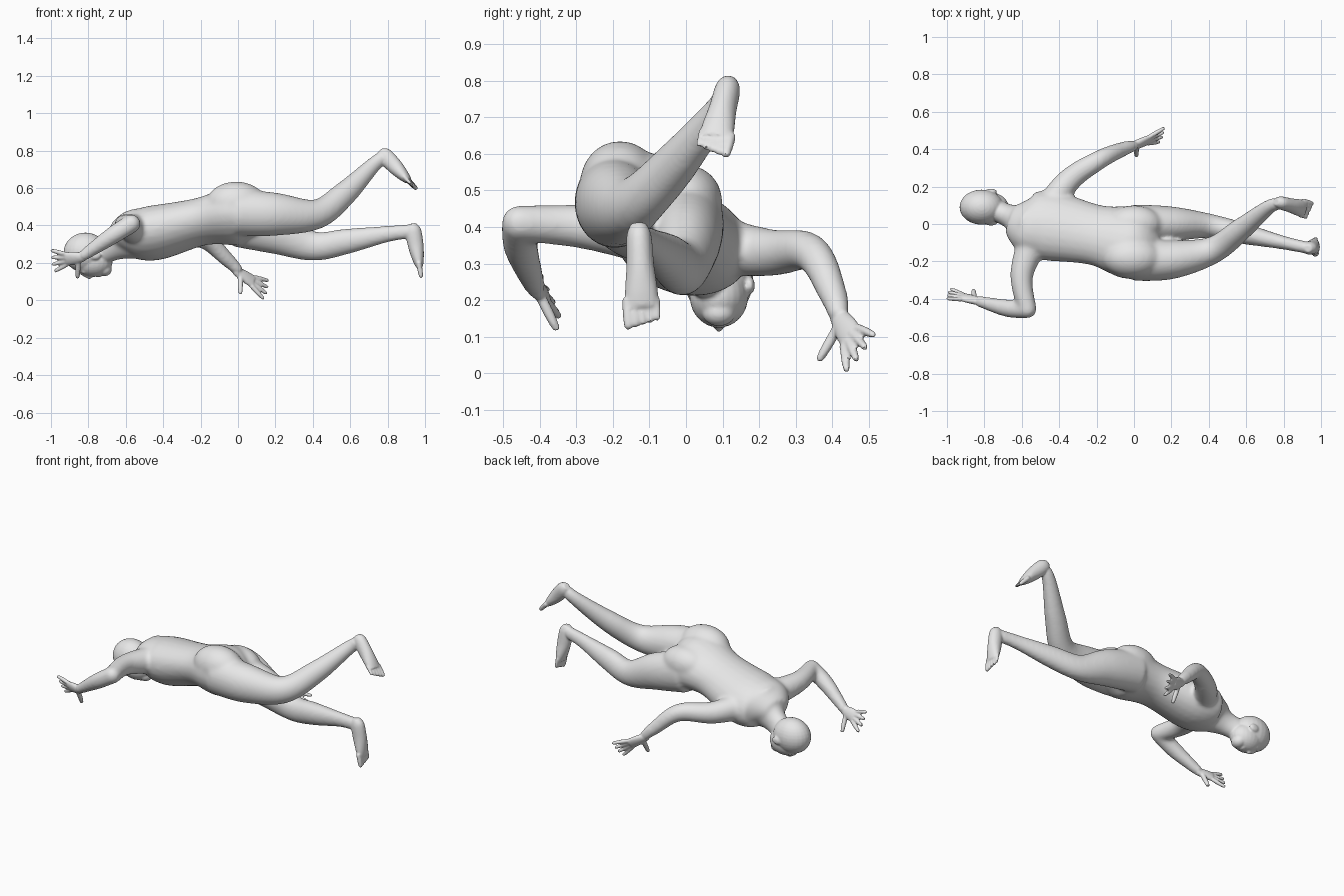
import bpy
import bmesh
import math
from mathutils import Vector, Matrix

default_cube = bpy.data.objects.get("Cube")
if default_cube:
    bpy.data.objects.remove(default_cube, do_unlink=True)

grey = bpy.data.materials.new("plain_grey")
grey.use_nodes = True
grey_value = (.8, .8, .8, 1)
grey.diffuse_color = grey_value
grey.node_tree.nodes["Principled BSDF"].inputs["Base Color"].default_value = grey_value

parts = []


def finish(bm, name):
    bmesh.ops.recalc_face_normals(bm, faces=bm.faces)
    mesh = bpy.data.meshes.new(name)
    bm.to_mesh(mesh)
    bm.free()
    part = bpy.data.objects.new(name, mesh)
    bpy.context.scene.collection.objects.link(part)
    parts.append(part)


def merge(name, voxel, rounds):
    """Join all parts so far into one softened skin."""
    bpy.ops.object.select_all(action='DESELECT')
    for part in parts:
        part.select_set(True)
    whole = parts[0]
    bpy.context.view_layer.objects.active = whole
    bpy.ops.object.join()
    whole.name = name
    remesh = whole.modifiers.new("skin", 'REMESH')
    remesh.mode = 'VOXEL'
    remesh.voxel_size = voxel
    soften = whole.modifiers.new("soften", 'SMOOTH')
    soften.factor = .5
    soften.iterations = rounds
    for modifier in ("skin", "soften"):
        bpy.ops.object.modifier_apply(modifier=modifier)
    parts[:] = [whole]
    return whole


def spline(rows, steps=6):
    """Smooth Hermite curve through rows of any length."""
    points = [Vector(row) for row in rows]
    last = len(points) - 1
    slopes = [(points[min(i + 1, last)] - points[max(i - 1, 0)]) / 2 for i in range(last + 1)]
    curve = []
    for i in range(last):
        start, end = points[i], points[i + 1]
        for k in range(steps):
            t = k / steps
            ease = t * t * (3 - 2 * t)
            curve.append(start.lerp(end, ease) + slopes[i] * t * (1 - t) ** 2
                         - slopes[i + 1] * t * t * (1 - t))
    return curve + [points[last]]


def loft(name, rows, side, sides=24):
    """Elliptic tube; each row is a centre, a half width along side and a half depth."""
    rows = spline(rows)
    centres = [Vector(row[:3]) for row in rows]
    last = len(rows) - 1
    bm = bmesh.new()
    rings = []
    for i, row in enumerate(rows):
        along = (centres[min(i + 1, last)] - centres[max(i - 1, 0)]).normalized()
        wide = Vector(side)
        wide = (wide - along * wide.dot(along)).normalized()
        deep = along.cross(wide)
        ring = []
        for k in range(sides):
            angle = math.tau * k / sides
            offset = wide * row[3] * math.cos(angle) + deep * row[4] * math.sin(angle)
            ring.append(bm.verts.new(centres[i] + offset))
        rings.append(ring)
    for lower, upper in zip(rings, rings[1:]):
        for k in range(sides):
            following = (k + 1) % sides
            bm.faces.new((lower[k], lower[following], upper[following], upper[k]))
    bm.faces.new(rings[0])
    bm.faces.new(rings[-1])
    finish(bm, name)


def limb(name, rows, side=(0, 1, 0), depth=1.0):
    loft(name, [(*row, row[3] * depth) for row in rows], side)


def ball(name, centre, radii):
    bm = bmesh.new()
    place = Matrix.Translation(centre) @ Matrix.Diagonal((*radii, 1))
    bmesh.ops.create_uvsphere(bm, u_segments=24, v_segments=16, radius=1, matrix=place)
    finish(bm, name)


def digit(name, base, tip, radius):
    rows = [(*base, radius), (*base.lerp(tip, .5), radius),
            (*base.lerp(tip, .9), radius * .8), (*tip, radius * .5)]
    limb(name, rows, side=(.3, .5, .8))


def hand(name, wrist, knuckles, across):
    """Palm with four fanned fingers, first to last along across, and a thumb opposite."""
    wrist, knuckles, across = Vector(wrist), Vector(knuckles), Vector(across).normalized()
    reach = knuckles - wrist
    loft(name + "_palm", [(*(wrist - reach * .2), .025, .021), (*(wrist + reach / 2), .037, .02),
                          (*knuckles, .04, .016)], side=across)
    for i in range(4):
        spread = across * .021 * (i - 1.5)
        length = 1 - .07 * abs(i - 1.2)
        digit(name + "_finger", knuckles + spread, knuckles + reach * length + spread * 2, .012)
    digit(name + "_thumb", wrist + reach * .2 - across * .015,
          wrist + reach * .5 - across * .12, .014)


def foot(name, heel, ball_of_foot, inner):
    """Foot from heel to toes, with the big toe towards the inner side."""
    heel, front, inner = Vector(heel), Vector(ball_of_foot), Vector(inner).normalized()
    profile = ((0, .02, .02), (.15, .034, .042), (.5, .038, .042), (.8, .045, .032), (1, .046, .02))
    loft(name, [(*heel.lerp(front, t), width, depth) for t, width, depth in profile], inner)
    step = (front - heel) * .2
    for i in range(5):
        base = front + inner * .02 * (2 - i) - step / 2
        digit(name + "_toe", base, base + step * (1.8 - .13 * i), .014 - .001 * i)


# Torso, rolled slightly to one side
limb("torso", [(-.66, .03, .35, .08), (-.57, 0, .36, .16), (-.45, -.01, .36, .19),
               (-.2, -.06, .42, .165), (0, -.1, .45, .2), (.12, -.1, .43, .1)],
     side=(.2, 1, -.3), depth=.75)
ball("left_buttock", (-.01, -.18, .52), (.16, .11, .115))
ball("right_buttock", (0, 0, .47), (.15, .1, .1))
limb("neck", [(-.75, .08, .25, .06), (-.66, .04, .29, .065), (-.54, 0, .35, .12)], depth=1.2)

# Left arm, bent forward beside the head
elbow = (-.57, -.455, .41)
limb("left_upper_arm", [(-.52, -.04, .37, .09), (-.6, -.27, .4, .062), (*elbow, .05)], side=(1, 0, 0))
ball("left_elbow", elbow, (.05, .05, .05))
limb("left_forearm", [(*elbow, .05), (-.68, -.45, .34, .047), (-.84, -.41, .23, .029)])

# Right arm, trailing back and down
limb("right_arm", [(-.5, 0, .36, .09), (-.36, .22, .33, .066), (-.19, .34, .33, .052),
                   (-.06, .4, .22, .04), (.01, .42, .15, .028)], side=(0, 0, 1))

# Left leg, shin raised
limb("left_leg", [(0, -.19, .47, .115), (.2, -.19, .46, .105), (.42, -.14, .46, .073),
                  (.57, -.03, .57, .06), (.72, .09, .72, .039), (.78, .11, .77, .033)], depth=1.1)

# Right leg, nearly straight
limb("right_leg", [(0, 0, .41, .105), (.2, 0, .36, .094), (.4, -.01, .29, .066),
                   (.58, -.05, .315, .057), (.8, -.1, .355, .037), (.94, -.13, .37, .033)], depth=1.2)
merge("trunk_and_limbs", .011, 10)

# Head, face turned down
middle = .09
ball("skull", (-.815, middle, .255), (.118, .094, .107))
ball("face", (-.775, middle, .21), (.105, .08, .085))
ball("chin", (-.715, middle, .165), (.04, .045, .036))
ball("lips", (-.745, middle, .135), (.016, .024, .012))
digit("nose", Vector((-.84, middle, .15)), Vector((-.785, middle, .118)), .012)
for sign in (-1, 1):
    ball("eye", (-.825, middle + sign * .033, .152), (.01, .016, .01))
    ball("ear", (-.765, middle + sign * .085, .24), (.032, .013, .024))

# Hands and feet
hand("left_hand", (-.84, -.41, .23), (-.92, -.39, .22), (-.2, -.45, 1))
hand("right_hand", (0, .42, .15), (.08, .45, .1), (.3, .8, 1))
foot("left_foot", (.76, .12, .8), (.91, .08, .64), (.2, 1, -.15))
foot("right_foot", (.93, -.13, .41), (.97, -.12, .18), (0, -1, 0))

# One continuous skin
body = merge("body", .006, 3)
body.data.materials.append(grey)
bpy.ops.object.shade_smooth_by_angle(angle=math.radians(40))
